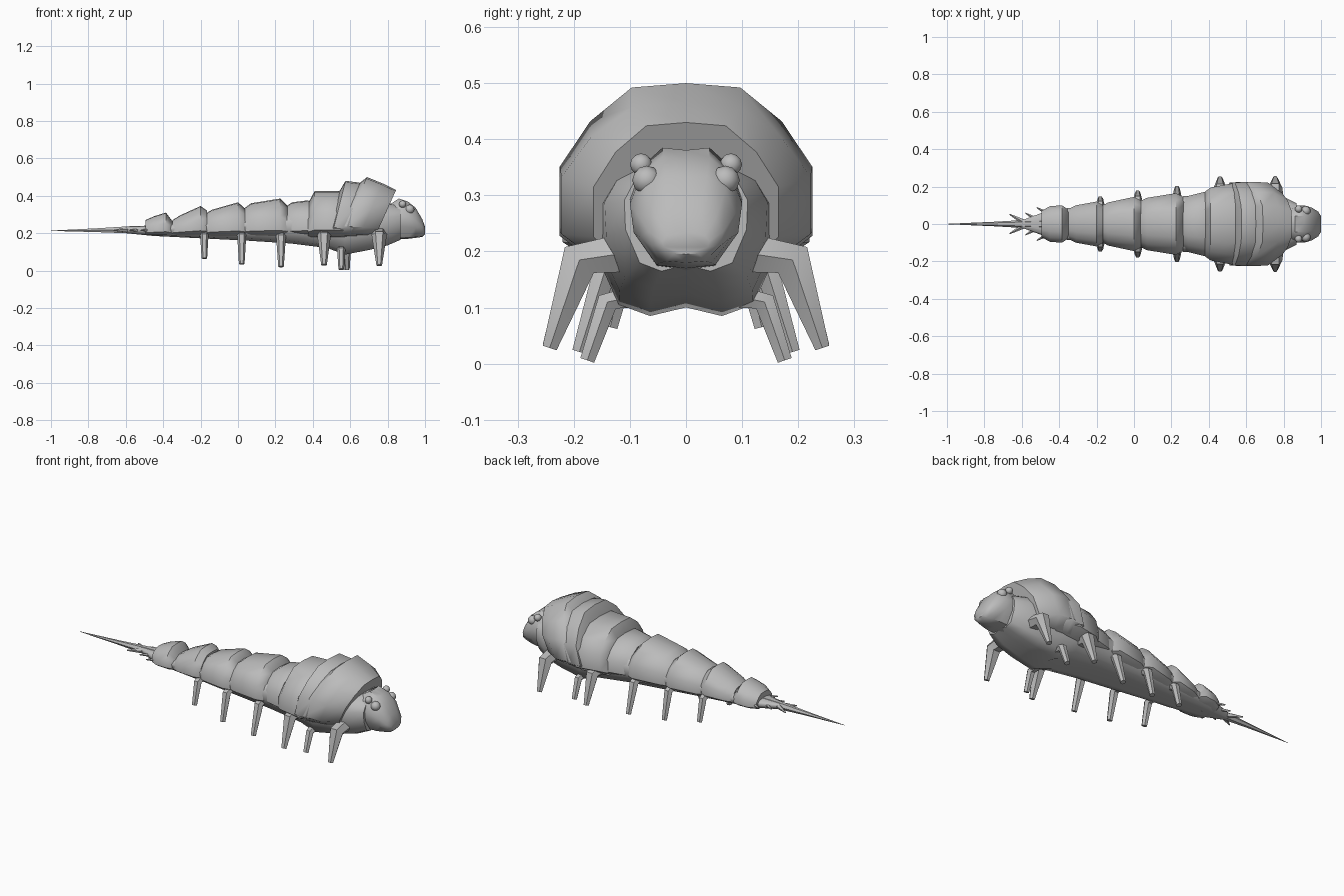
import bpy, bmesh, math
from mathutils import Vector

if "Cube" in bpy.data.objects:
    bpy.data.objects.remove(bpy.data.objects["Cube"])

grey = bpy.data.materials.new("plain grey")
grey.diffuse_color = (0.5, 0.5, 0.5, 1)
grey.use_nodes = True
grey.node_tree.nodes["Principled BSDF"].inputs["Base Color"].default_value = grey.diffuse_color


def loft(name, rings, angle=40):
    """Skin closed rings of equal size, cap both ends."""
    bm = bmesh.new()
    vs = [[bm.verts.new(p) for p in r] for r in rings]
    n = len(vs[0])
    for a, b in zip(vs, vs[1:]):
        for i in range(n):
            j = (i + 1) % n
            bm.faces.new((a[i], a[j], b[j], b[i]))
    bm.faces.new(vs[0])
    bm.faces.new(vs[-1])
    bmesh.ops.recalc_face_normals(bm, faces=bm.faces)
    me = bpy.data.meshes.new(name)
    bm.to_mesh(me)
    bm.free()
    me.shade_smooth()
    me.set_sharp_from_angle(angle=math.radians(angle))
    me.materials.append(grey)
    ob = bpy.data.objects.new(name, me)
    bpy.context.collection.objects.link(ob)
    return ob


def section(shape, x, w, top, bot, shear=0.0):
    """Mirrored outline; shape holds (width, height) fractions from top to bottom."""
    half = [(w * a, bot + (top - bot) * b) for a, b in shape]
    full = half + [(-y, z) for y, z in reversed(half) if y > 1e-6]
    return [(x + shear * (z - top), y, z) for y, z in full]


def tube(name, path, radii, u, sides=6):
    """Tapered tube along a path; u is a fixed cross axis."""
    pts = [Vector(p) for p in path]
    u = Vector(u)
    rings = []
    for i, p in enumerate(pts):
        t = pts[min(i + 1, len(pts) - 1)] - pts[max(i - 1, 0)]
        v = t.cross(u).normalized()
        rings.append([p + radii[i] * (math.cos(k * math.tau / sides) * u
                                      + math.sin(k * math.tau / sides) * v)
                      for k in range(sides)])
    return loft(name, rings, 45)


PLATE = [(0, 1), (.43, .975), (.76, .78), (1, .52), (1, .15), (.75, 0), (0, 0)]
BELLY = [(0, 1), (.5, .98), (.85, .85), (1, .68), (.98, .4), (.75, .08), (.4, 0), (0, .06)]
HEAD = [(0, .98), (.42, 1), (.8, .84), (1, .58), (.93, .32), (.52, .03), (0, 0)]

# Overlapping back plates: shear, bottom height, then (x, half width, top)
plates = [
    ("tail_plate", 0, .190, [(-.495, .07, .27), (-.45, .095, .29), (-.385, .10, .31), (-.34, .07, .25)]),
    ("back_plate_1", 0, .190, [(-.35, .08, .27), (-.31, .10, .295), (-.20, .12, .345), (-.165, .10, .32)]),
    ("back_plate_2", 0, .185, [(-.18, .09, .30), (-.14, .115, .325), (.00, .145, .365), (.04, .125, .33)]),
    ("back_plate_3", 0, .185, [(.03, .12, .33), (.07, .14, .36), (.225, .165, .385), (.27, .14, .34)]),
    ("back_plate_4", 0, .185, [(.25, .13, .34), (.29, .15, .365), (.37, .17, .375), (.42, .17, .36)]),
    ("chest_plate_1", 0, .180, [(.375, .17, .36), (.41, .195, .425), (.54, .22, .425), (.60, .19, .40)]),
    ("chest_plate_2", .25, .185, [(.54, .19, .42), (.575, .222, .48), (.65, .225, .47), (.70, .20, .44)]),
    ("chest_plate_3", .45, .19, [(.64, .215, .46), (.69, .225, .50), (.775, .222, .465), (.845, .165, .43)]),
]
for name, shear, bot, rows in plates:
    loft(name, [section(PLATE, x, w, top, bot, shear) for x, w, top in rows], 50)

# Soft underside
loft("belly", [section(BELLY, *r) for r in [
    (-.60, .02, .235, .200), (-.45, .075, .24, .185), (-.15, .105, .28, .170),
    (.05, .13, .30, .160), (.28, .15, .32, .145), (.48, .16, .33, .120),
    (.57, .16, .34, .085), (.70, .158, .36, .110), (.80, .145, .36, .135), (.87, .11, .35, .165)]], 50)

# Head
loft("head", [section(HEAD, *r) for r in [
    (.79, .09, .34, .16), (.86, .10, .385, .168), (.91, .10, .368, .17),
    (.95, .088, .335, .175), (.985, .066, .275, .18), (1.0, .042, .235, .195)]], 45)

# Two pairs of eyes
for s, side in ((1, "left"), (-1, "right")):
    for name, pos, r in (("front_eye", (.918, .07, .327), .026), ("back_eye", (.88, .08, .355), .02)):
        bm = bmesh.new()
        bmesh.ops.create_icosphere(bm, subdivisions=2, radius=r)
        bmesh.ops.translate(bm, verts=bm.verts, vec=(pos[0], s * pos[1], pos[2]))
        me = bpy.data.meshes.new(name)
        bm.to_mesh(me)
        bm.free()
        me.shade_smooth()
        me.materials.append(grey)
        bpy.context.collection.objects.link(bpy.data.objects.new(f"{side}_{name}", me))

# Legs: x, root (y, z), knee (y, z), foot (y, z), knee radius
legs = [
    (-.18, (.06, .20), (.105, .185), (.135, .065), .022),
    (.02, (.08, .20), (.13, .185), (.166, .035), .024),
    (.23, (.09, .20), (.14, .18), (.190, .021), .026),
    (.46, (.11, .20), (.19, .185), (.243, .030), .036),
    (.567, (.09, .12), (.14, .11), (.176, .006), .022),
    (.755, (.09, .20), (.19, .185), (.243, .028), .040),
]
for i, (x, a, b, c, r) in enumerate(legs, 1):
    for s, side in ((1, "left"), (-1, "right")):
        dx = .015 * s if i == 5 else 0
        tube(f"{side}_leg_{i}", [(x + dx, s * y, z) for y, z in (a, b, c)],
             (r * 1.05, r, .015), (1, 0, 0))

# Tail spike with small side barbs
tube("tail_spike", [(-.44, 0, .214), (-.58, 0, .218), (-.75, 0, .216), (-1, 0, .213)],
     (.032, .022, .012, .001), (0, 1, 0))
for i, (x, y) in enumerate([(-.665, .052), (-.58, .058), (-.52, .088)], 1):
    for s, side in ((1, "left"), (-1, "right")):
        tube(f"{side}_barb_{i}", [(x + .08, s * (y - .045), .217), (x, s * y, .215)],
             (.016, .003), (0, 0, 1), 5)
